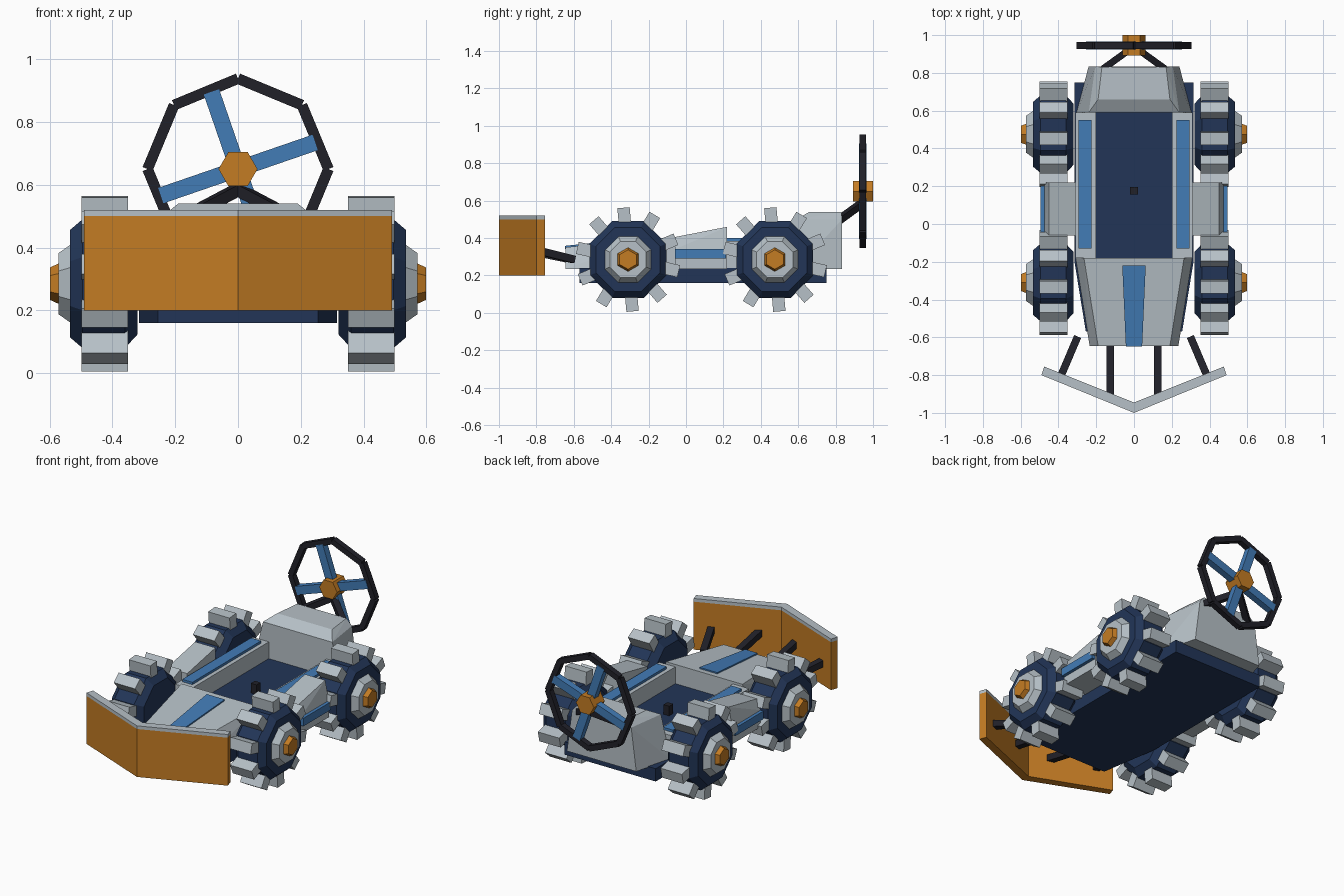
import bpy, bmesh, math
from mathutils import Vector

if "Cube" in bpy.data.objects:
    bpy.data.objects.remove(bpy.data.objects["Cube"])


def material(name, rgb):
    m = bpy.data.materials.new(name)
    m.use_nodes = True
    m.diffuse_color = (*rgb, 1)
    m.node_tree.nodes["Principled BSDF"].inputs["Base Color"].default_value = (*rgb, 1)
    return m


GREY = material("pale grey", (.47, .53, .57))
NAVY = material("navy", (.016, .036, .097))
BLUE = material("blue", (.055, .2, .47))
ORANGE = material("orange", (.55, .2, .017))
BLACK = material("near black", (.015, .015, .022))


def build(name, mat, solids, mirror=False):
    """One flat-shaded object made of convex solids, each given by its corners."""
    out = bpy.data.meshes.new(name)
    bm = bmesh.new()
    for pts in solids:
        part = bmesh.new()
        for p in pts:
            part.verts.new(p)
        bmesh.ops.convex_hull(part, input=part.verts)
        bmesh.ops.dissolve_limit(part, angle_limit=.01, verts=part.verts, edges=part.edges)
        if mirror:
            seam = [f for f in part.faces if all(abs(v.co.x) < 1e-5 for v in f.verts)]
            bmesh.ops.delete(part, geom=seam, context='FACES')
        part.to_mesh(out)
        part.free()
        bm.from_mesh(out)
    bmesh.ops.recalc_face_normals(bm, faces=bm.faces)
    bm.to_mesh(out)
    bm.free()
    out.materials.append(mat)
    ob = bpy.data.objects.new(name, out)
    bpy.context.collection.objects.link(ob)
    if mirror:
        ob.modifiers.new("Mirror", 'MIRROR')
    return ob


def box(x0, x1, y0, y1, z0, z1):
    return [(x, y, z) for x in (x0, x1) for y in (y0, y1) for z in (z0, z1)]


def slab(outline, z0, z1):
    return [(x, y, z) for x, y in outline for z in (z0, z1)]


def sym(pts):
    return [(s * x, y, z) for x, y, z in pts for s in (-1, 1)]


def bar(a, b, w, t, ref):
    a, b = Vector(a), Vector(b)
    d = (b - a).normalized()
    side = d.cross(Vector(ref)).normalized()
    up = side.cross(d)
    return [e + side * i * w / 2 + up * j * t / 2
            for e in (a, b) for i in (-1, 1) for j in (-1, 1)]


def ring(x, r, n, turn, cy, cz):
    return [(x, cy + r * math.cos(turn + math.tau * k / n),
             cz + r * math.sin(turn + math.tau * k / n)) for k in range(n)]


# Plough blade with cap, and its push rods
blade = [(0, -1), (0, -.945), (.49, -.8), (.475, -.755)]
build("plough_blade", ORANGE, [slab(blade, .2, .5)], True)
build("plough_cap", GREY, [slab(blade, .5, .52)], True)
UP = (0, 0, 1)
build("plough_rods", BLACK, [
    bar((.125, -.91, .345), (.125, -.62, .285), .04, .04, UP),
    bar((.385, -.8, .335), (.3, -.6, .285), .04, .04, UP)], True)

# Chassis and cockpit floor
build("chassis", NAVY, [sym(slab([(.255, -.57), (.315, -.2), (.315, .75)], .16, .24))])
build("cockpit_floor", NAVY, [box(-.21, .21, -.2, .6, .23, .28)])
build("control_knob", BLACK, [box(-.02, .02, .155, .195, .28, .34)])

# Cockpit walls with top strips
build("side_walls", GREY, [box(.2, .31, -.18, .59, .235, .385)], True)
build("wall_strips", BLUE, [box(.225, .295, -.13, .55, .385, .4)], True)

# Tapered nose and its stripe
build("nose", GREY, [sym([
    (.31, -.18, .235), (.265, -.18, .4), (.235, -.645, .235), (.19, -.645, .35)])])
build("nose_stripe", BLUE, [sym([
    (.062, -.22, .39), (.062, -.22, .404), (.043, -.648, .34), (.043, -.648, .358)])])

# Rear engine block with chamfered lid
build("engine_block", GREY, [sym([
    (.305, .59, .235), (.24, .59, .5), (.24, .835, .235), (.205, .835, .5)])])
build("engine_lid", GREY, [sym([
    (.24, .59, .5), (.205, .835, .5), (.19, .66, .54), (.17, .83, .54)])])

# Side pods, rising toward the back
build("side_pods", GREY, [[
    (x, y, z) for y, top in ((-.06, .405), (.22, .46))
    for x, z in ((.31, .235), (.31, top), (.45, top), (.475, .34), (.475, .235))]], True)
build("pod_strips", BLUE, [box(.47, .495, -.06, .215, .29, .34)], True)

# Wheels: tyre, lugs, hub and nut
for end, cy in (("front", -.31), ("rear", .475)):
    cz = .285
    eighth = math.pi / 8

    def disc(profile, n, turn):
        return [p for x, r in profile for p in ring(x, r, n, turn, cy, cz)]

    build(end + "_tyres", NAVY, [disc(
        [(.32, .175), (.36, .222), (.495, .222), (.535, .185)], 8, eighth)], True)
    lugs = []
    for k in range(10):
        a = math.radians(95 + 36 * k)
        c, s = math.cos(a), math.sin(a)
        lugs.append(bar((.425, cy + .19 * c, cz + .19 * s),
                        (.425, cy + .278 * c, cz + .278 * s), .066, .148, (1, 0, 0)))
    build(end + "_tyre_lugs", GREY, lugs, True)
    build(end + "_hubs", GREY, [disc([(.53, .137), (.572, .105)], 8, eighth)], True)
    build(end + "_hub_nuts", ORANGE, [disc([(.565, .067), (.598, .052)], 6, math.pi / 6)], True)

# Rear fan: octagonal guard, four blades, hub and mounting struts
FY, FZ = .945, .65


def polar(r, deg):
    a = math.radians(deg)
    return (r * math.cos(a), FY, FZ + r * math.sin(a))


DEPTH = (0, 1, 0)
build("fan_guard", BLACK, [
    bar(polar(.288, k * 45), polar(.288, k * 45 + 45), .034, .036, DEPTH) for k in range(8)])
build("fan_blades", BLUE, [
    bar(polar(0, 0), polar(.26, 19 + 90 * k), .052, .042, DEPTH) for k in range(4)])
build("fan_hub", ORANGE, [[
    (x, y, z) for y in (.892, 1) for x, z in
    [(polar(.062, 60 * k)[0], polar(.062, 60 * k)[2]) for k in range(6)]]])
build("fan_struts", BLACK, [bar((.18, .81, .49), (0, .94, .585), .036, .036, UP)], True)
